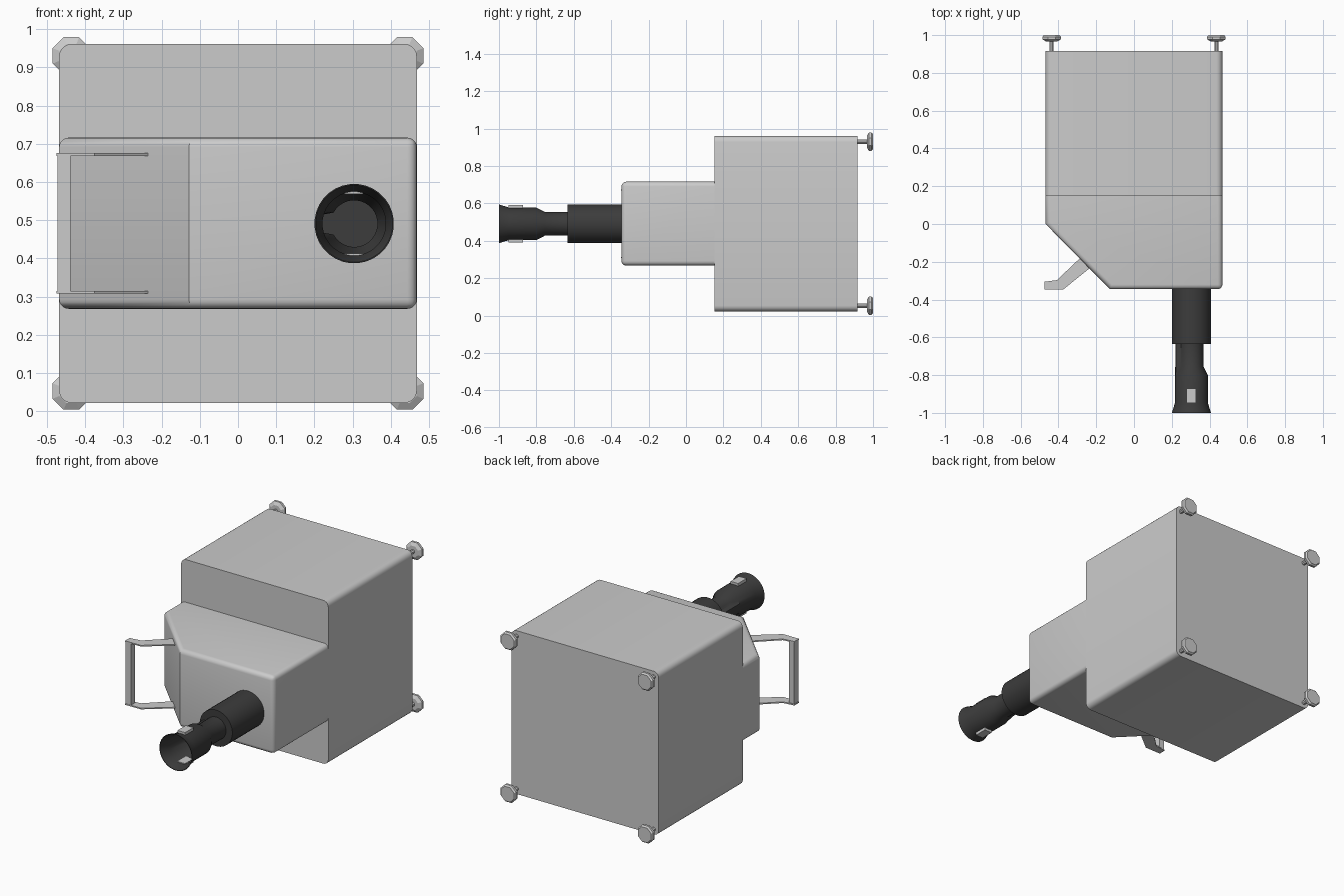
import bpy, bmesh, math
from mathutils import Matrix

if "Cube" in bpy.data.objects:
    bpy.data.objects.remove(bpy.data.objects["Cube"])

dark = bpy.data.materials.new("dark_rubber")
dark.diffuse_color = (0.045, 0.045, 0.045, 1)
dark.use_nodes = True
dark.node_tree.nodes["Principled BSDF"].inputs["Base Color"].default_value = dark.diffuse_color


def finish(name, bm, mat=None, angle=35):
    bmesh.ops.recalc_face_normals(bm, faces=bm.faces)
    me = bpy.data.meshes.new(name)
    bm.to_mesh(me)
    bm.free()
    ob = bpy.data.objects.new(name, me)
    bpy.context.collection.objects.link(ob)
    if mat:
        me.materials.append(mat)
    if angle:
        bpy.ops.object.select_all(action='DESELECT')
        bpy.context.view_layer.objects.active = ob
        ob.select_set(True)
        bpy.ops.object.shade_smooth_by_angle(angle=math.radians(angle))
    return ob


def prism(name, outline, z0, z1, pick=None, radius=0.03, mat=None):
    """Extrude an xy outline from z0 to z1 and round the picked edges."""
    bm = bmesh.new()
    face = bm.faces.new([bm.verts.new((x, y, z0)) for x, y in outline])
    ext = bmesh.ops.extrude_face_region(bm, geom=[face])
    for v in ext['geom']:
        if isinstance(v, bmesh.types.BMVert):
            v.co.z = z1
    if pick:
        edges = [e for e in bm.edges if pick(*[v.co for v in e.verts])]
        bmesh.ops.bevel(bm, geom=edges, offset=radius, segments=5,
                        profile=0.5, affect='EDGES')
    return finish(name, bm, mat, 35 if pick else None)


def lathe(name, profile, cx, cz, sides, mat=None, radius=None, closed=False,
          angle=35, phase=0.5):
    """Turn (radius, y) points about a y axis; radius() may reshape rings."""
    bm = bmesh.new()
    rings = []
    for r, y in profile:
        ring = []
        for i in range(sides):
            a = 2 * math.pi * (i + phase) / sides
            rr = radius(r, y, a) if radius else r
            ring.append(bm.verts.new((cx + rr * math.cos(a), y, cz + rr * math.sin(a))))
        rings.append(ring)
    pairs = list(zip(rings, rings[1:]))
    if closed:
        pairs.append((rings[-1], rings[0]))
    else:
        bm.faces.new(rings[0])
        bm.faces.new(rings[-1])
    for p, q in pairs:
        for i in range(sides):
            j = (i + 1) % sides
            bm.faces.new((p[i], p[j], q[j], q[i]))
    return finish(name, bm, mat, angle)


def main_edge(a, b):
    return abs(a.y - b.y) > 0.1


def front_edge(a, b):
    if abs(a.z - b.z) > 0.1:                      # upright edges
        return a.x > 0.4 and a.y < 0
    return not (a.y > 0.1 and b.y > 0.1)          # all but the seam


# Main housing and the narrower front housing with its chamfered corner
prism("main_housing", [(-0.468, 0.152), (0.468, 0.152), (0.468, 0.916), (-0.468, 0.916)],
      0.022, 0.961, main_edge, 0.032)
prism("front_housing", [(-0.468, 0.152), (-0.468, 0.0), (-0.128, -0.345),
                        (0.468, -0.345), (0.468, 0.152)],
      0.268, 0.716, front_edge, 0.025)

# Barrel
NX, NZ = 0.304, 0.491
lathe("barrel", [(0.104, -0.33), (0.104, -0.634)], NX, NZ, 32, dark)


# Hollow nozzle with a raised channel on the left of its neck
def channel(r, y, a):
    wall = 0.086 if r > 0.0625 else 0.083
    if y > -0.77 and abs(a - math.pi) < math.radians(24):
        return wall
    return r


outer = [(0.064, -0.634), (0.064, -0.755), (0.087, -0.80), (0.087, -0.945), (0.104, -1.0)]
inner = [(0.101, -1.0), (0.083, -0.945), (0.083, -0.80), (0.061, -0.755), (0.061, -0.634)]
lathe("nozzle", outer + inner, NX, NZ, 32, dark, channel, closed=True)

# Nozzle clips above and below
for side, label in ((1, "top"), (-1, "bottom")):
    a, b = sorted((NZ + side * 0.078, NZ + side * 0.1))
    prism(f"nozzle_clip_{label}", [(0.279, -0.948), (0.327, -0.948),
                                   (0.327, -0.872), (0.279, -0.872)], a, b)

# Handle: two thin bent arms and a grip bar
arm = [(-0.30, -0.165), (-0.225, -0.23), (-0.375, -0.347), (-0.475, -0.348),
       (-0.475, -0.306), (-0.408, -0.297), (-0.298, -0.187)]
arm = [(-0.285, -0.18), (-0.232, -0.232), (-0.375, -0.347), (-0.475, -0.348),
       (-0.475, -0.306), (-0.408, -0.297)]
for z, label in ((0.672, "upper"), (0.311, "lower")):
    prism(f"handle_arm_{label}", arm, z - 0.0035, z + 0.0035)
prism("handle_grip", [(-0.472, -0.346), (-0.438, -0.346), (-0.438, -0.308), (-0.472, -0.308)],
      0.311, 0.672)

# Bolts with faceted heads at the four back corners
foot = [(0.012, 0.90), (0.012, 0.967), (0.034, 0.967), (0.053, 0.978),
        (0.053, 0.991), (0.045, 1.0)]
for sx in (-1, 1):
    for z, label in ((0.930, "upper"), (0.053, "lower")):
        lathe(f"foot_{label}_{'right' if sx > 0 else 'left'}", foot, sx * 0.436, z, 8, angle=None)
